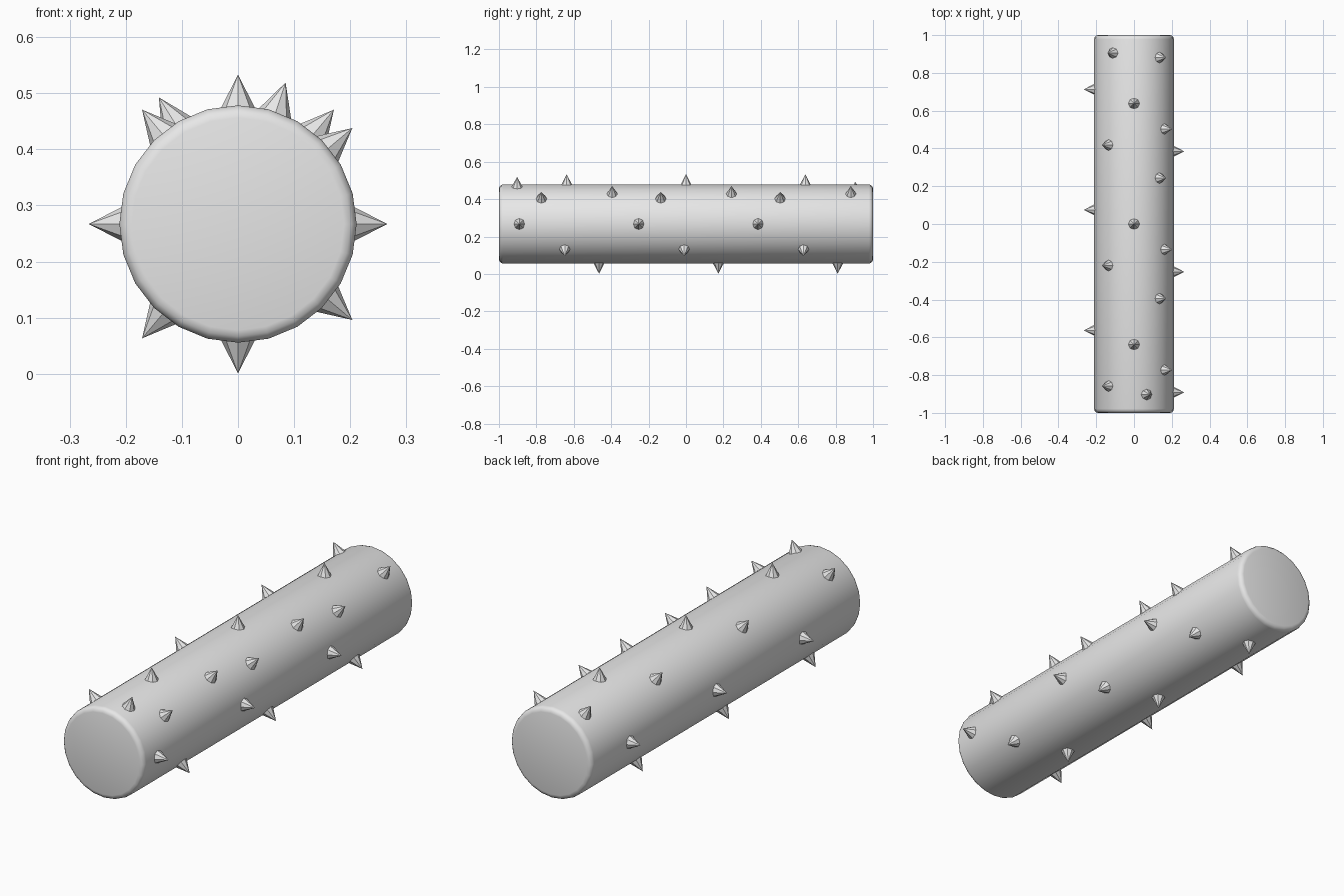
import bpy
from math import pi, radians, sin, cos
from mathutils import Vector

cube = bpy.data.objects.get("Cube")
if cube:
    bpy.data.objects.remove(cube, do_unlink=True)

AXIS_Z = 0.267
RADIUS = 0.2115
TIP = 0.266      # distance of spike tips from the axis
ROOT = 0.2       # spike bases are sunk slightly into the log

grey = bpy.data.materials.new("light_grey")
grey.use_nodes = True
grey.diffuse_color = (0.8, 0.8, 0.8, 1)
grey.node_tree.nodes["Principled BSDF"].inputs["Base Color"].default_value = (0.8, 0.8, 0.8, 1)

# Log: a 24-sided cylinder along y with softly rounded end rims
bpy.ops.mesh.primitive_cylinder_add(vertices=24, radius=RADIUS, depth=2,
                                    location=(0, 0, AXIS_Z), rotation=(pi / 2, 0, 0))
log = bpy.context.object
log.name = "log_body"
log.data.materials.append(grey)
bevel = log.modifiers.new("rounded_rims", 'BEVEL')
bevel.width = 0.022
bevel.segments = 3
bevel.limit_method = 'ANGLE'
bevel.angle_limit = radians(60)
bpy.ops.object.shade_smooth()

# Spikes: flat-shaded cones, shared mesh, pointing straight out of the log
bpy.ops.mesh.primitive_cone_add(vertices=8, radius1=0.034, radius2=0, depth=TIP - ROOT)
first = bpy.context.object
spike_mesh = first.data
spike_mesh.name = "spike"
spike_mesh.materials.append(grey)
bpy.data.objects.remove(first, do_unlink=True)


def add_spike(name, degrees, y):
    a = radians(degrees)
    out = Vector((cos(a), 0, sin(a)))
    spike = bpy.data.objects.new(name, spike_mesh)
    spike.location = out * (ROOT + TIP) / 2 + Vector((0, y, AXIS_Z))
    spike.rotation_euler = (0, pi / 2 - a, 0)
    bpy.context.collection.objects.link(spike)


# Rows of three: angle around the log and y of the middle spike
ROWS = {
    "left": (0, -0.253),
    "upper_left_low": (40, -0.135),
    "upper_left_high": (50, 0.243),
    "top": (90, 0),
    "upper_right": (130, -0.22),
    "right": (180, 0.075),
    "lower_right": (230, -0.075),
    "bottom": (270, 0.173),
    "lower_left": (320, -0.01),
}
for row, (degrees, middle) in ROWS.items():
    for i in (-1, 0, 1):
        add_spike(f"spike_{row}_{i + 2}", degrees, middle + i * 0.638)

# Single extra spikes near the ends
add_spike("spike_front_extra", 71.4, -0.903)
add_spike("spike_back_extra", 122, 0.905)
